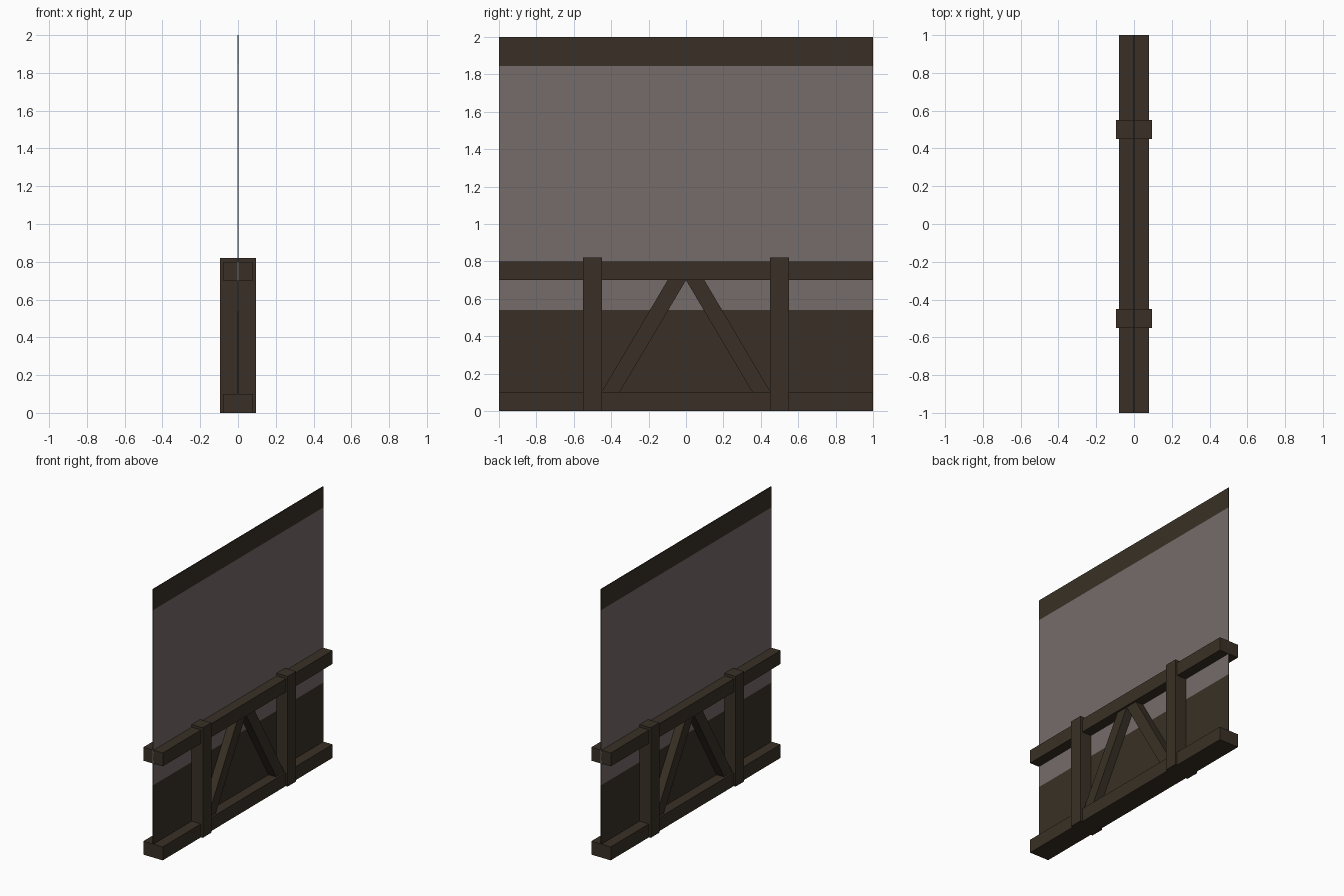
import bpy, bmesh

if "Cube" in bpy.data.objects:
    bpy.data.objects.remove(bpy.data.objects["Cube"])


def material(name, rgb):
    m = bpy.data.materials.new(name)
    m.diffuse_color = (*rgb, 1)
    m.use_nodes = True
    m.node_tree.nodes["Principled BSDF"].inputs["Base Color"].default_value = m.diffuse_color
    return m


WOOD = material("dark_wood", (0.041, 0.030, 0.019))
PLASTER = material("grey_plaster", (0.180, 0.151, 0.143))


def prism(name, outline, half_x, mat):
    """Extrude a (y, z) outline symmetrically along x."""
    bm = bmesh.new()
    back = [bm.verts.new((-half_x, y, z)) for y, z in outline]
    front = [bm.verts.new((half_x, y, z)) for y, z in outline]
    bm.faces.new(back)
    bm.faces.new(front)
    n = len(outline)
    for i in range(n):
        j = (i + 1) % n
        bm.faces.new((back[i], back[j], front[j], front[i]))
    bmesh.ops.recalc_face_normals(bm, faces=bm.faces)
    me = bpy.data.meshes.new(name)
    bm.to_mesh(me)
    bm.free()
    me.materials.append(mat)
    ob = bpy.data.objects.new(name, me)
    bpy.context.collection.objects.link(ob)
    return ob


def board(name, y0, y1, z0, z1, half_x, mat):
    return prism(name, [(y0, z0), (y1, z0), (y1, z1), (y0, z1)], half_x, mat)


# Thin wall panel: dark base, plaster middle, dark top band
board("wall_base", -1, 1, 0, 0.54, 0.003, WOOD)
board("wall_plaster", -1, 1, 0.54, 1.845, 0.003, PLASTER)
board("wall_top_band", -1, 1, 1.845, 2.0, 0.003, WOOD)

# Horizontal beams
board("bottom_beam", -1, 1, 0, 0.1, 0.08, WOOD)
board("middle_beam", -1, 1, 0.7, 0.8, 0.08, WOOD)

# Posts and slanted braces, mirrored about the centre
for side, s in (("left", -1), ("right", 1)):
    board(side + "_post", s * 0.45, s * 0.55, 0, 0.82, 0.095, WOOD)
    prism(side + "_brace",
          [(s * 0.453, 0.1), (s * 0.355, 0.1), (0, 0.7), (s * 0.098, 0.7)],
          0.065, WOOD)
